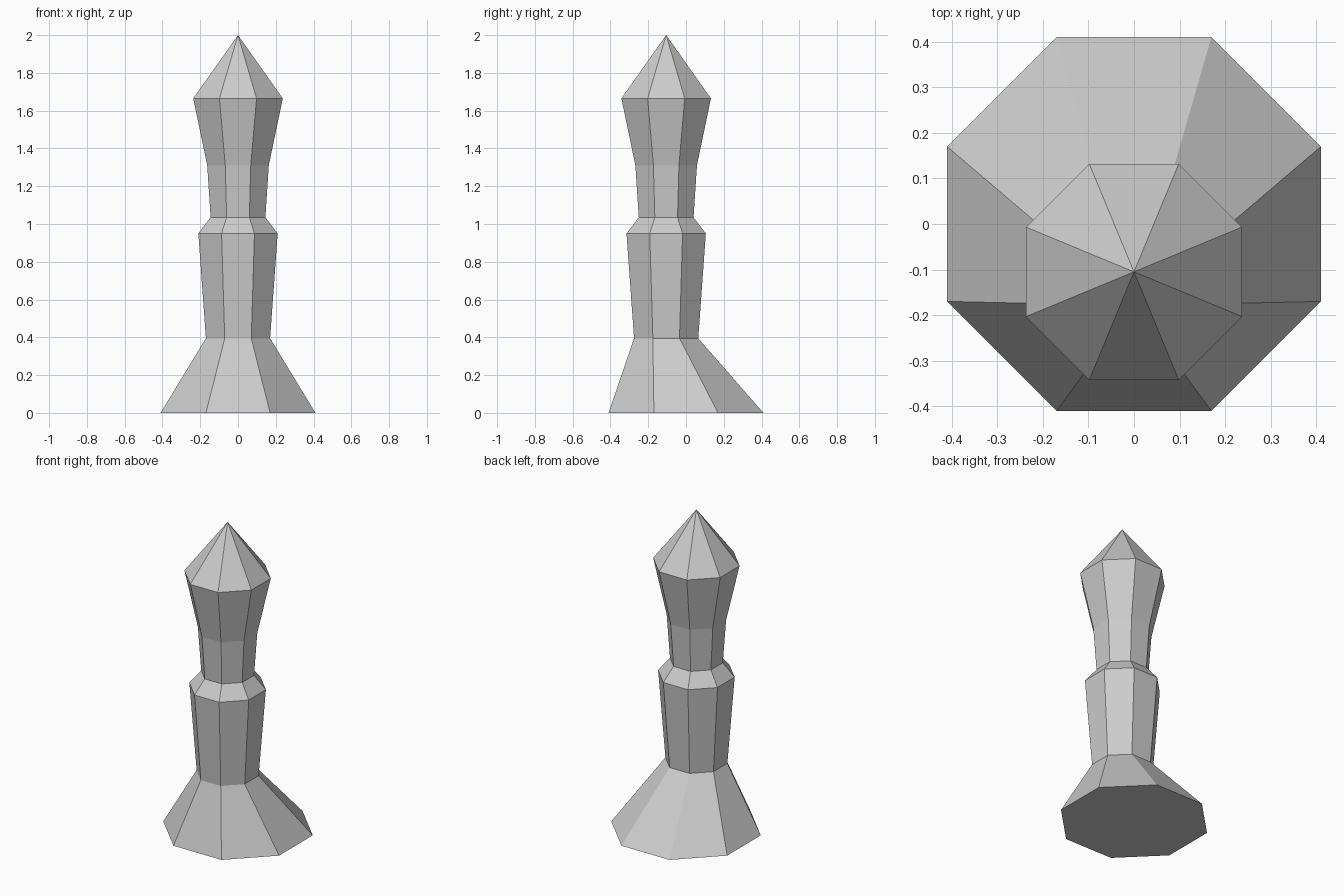
import bpy, bmesh, math

cube = bpy.data.objects.get("Cube")
if cube:
    bpy.data.objects.remove(cube, do_unlink=True)

SIDES = 8
AXIS_Y = -0.105  # the shaft stands forward of the base centre

grey = bpy.data.materials.new("stone_grey")
grey.use_nodes = True
colour = (0.604, 0.604, 0.604, 1)
grey.diffuse_color = colour
grey.node_tree.nodes["Principled BSDF"].inputs["Base Color"].default_value = colour

# Profile: half width across flats, centre y, height
profile = [
    (0.41, 0.0, 0.0),
    (0.17, AXIS_Y, 0.395),
    (0.21, AXIS_Y, 0.95),
    (0.145, AXIS_Y, 1.035),
    (0.163, AXIS_Y, 1.31),
    (0.237, AXIS_Y, 1.665),
]

bm = bmesh.new()


def ring(half_width, cy, z):
    radius = half_width / math.cos(math.pi / SIDES)
    angles = [(i + 0.5) * math.tau / SIDES for i in range(SIDES)]
    return [bm.verts.new((radius * math.cos(a), cy + radius * math.sin(a), z))
            for a in angles]


# Flared base, shaft, collar and head
rings = [ring(*row) for row in profile]
bm.faces.new(rings[0][::-1])
for low, high in zip(rings, rings[1:]):
    for i in range(SIDES):
        j = (i + 1) % SIDES
        bm.faces.new((low[i], low[j], high[j], high[i]))

# Pointed tip
tip = bm.verts.new((0, AXIS_Y, 2.0))
for i in range(SIDES):
    bm.faces.new((rings[-1][i], rings[-1][(i + 1) % SIDES], tip))

mesh = bpy.data.meshes.new("octagonal_pillar")
bm.to_mesh(mesh)
bm.free()
mesh.materials.append(grey)
pillar = bpy.data.objects.new("octagonal_pillar", mesh)
bpy.context.collection.objects.link(pillar)
